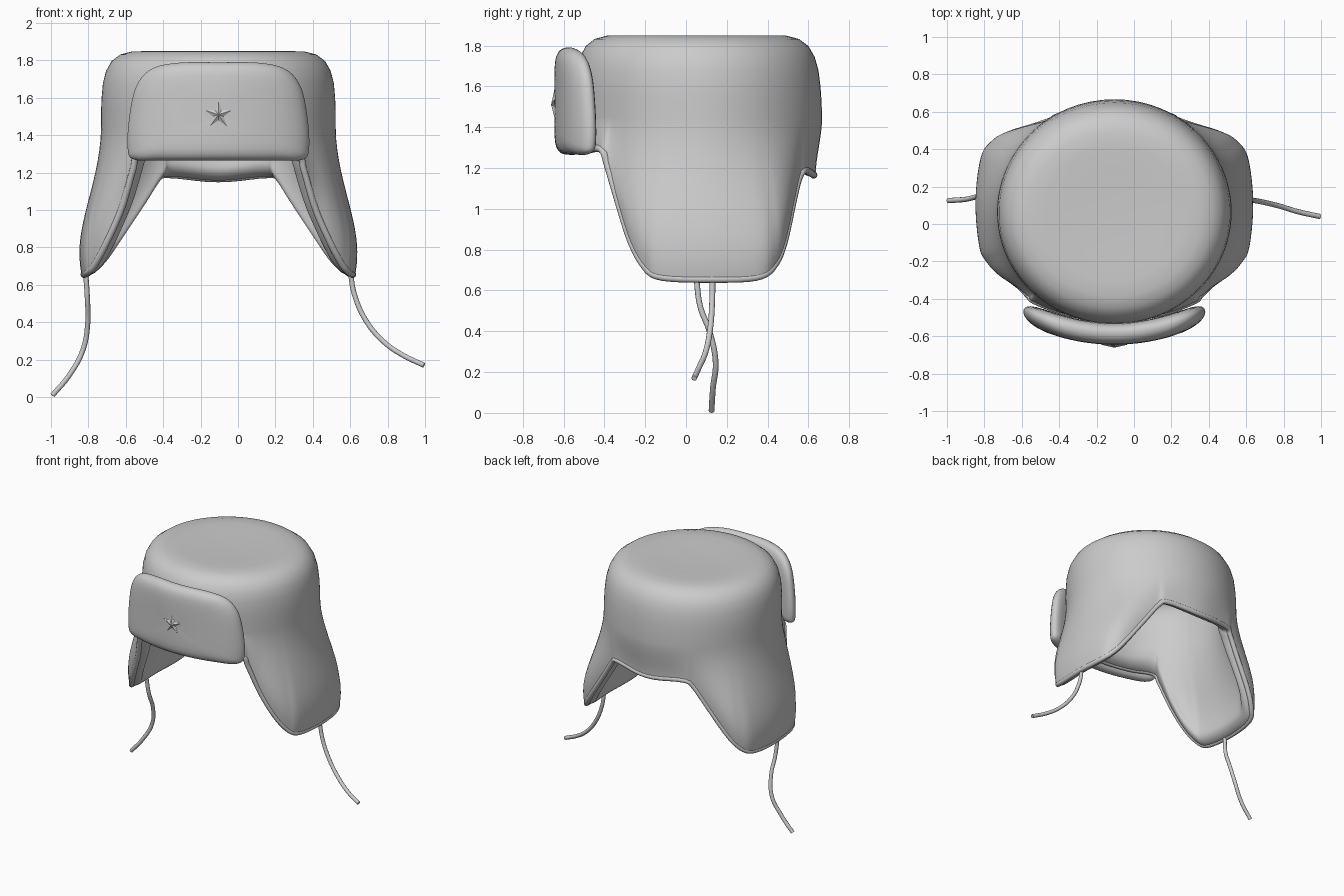
import bpy, bmesh
from math import sin, cos, pi, atan2
from mathutils import Vector

if "Cube" in bpy.data.objects:
    bpy.data.objects.remove(bpy.data.objects["Cube"])

CX, CY, RX, RY = -0.105, 0.067, 0.627, 0.6   # crown ellipse


def mirrored(half):
    """Close a half outline (first and last points on the centre line)."""
    return half + [(-p[0],) + tuple(p[1:]) for p in reversed(half[1:-1])]


def smooth_loop(pts, n):
    """Closed Catmull-Rom curve through pts."""
    pts, out = [Vector(p) for p in pts], []
    for i in range(len(pts)):
        a, b, c, d = (pts[(i + k - 1) % len(pts)] for k in range(4))
        for j in range(n):
            t = j / n
            out.append(0.5 * (2 * b + (c - a) * t + (2 * a - 5 * b + 4 * c - d) * t ** 2
                              + (3 * b - a - 3 * c + d) * t ** 3))
    return out


def loft(name, rings, start=None, end=None, smooth=True):
    """Skin closed rings; start/end are optional cap centre points."""
    bm = bmesh.new()
    rows = [[bm.verts.new(p) for p in r] for r in rings]
    n = len(rows[0])
    for a, b in zip(rows, rows[1:]):
        for i in range(n):
            bm.faces.new((a[i], a[(i + 1) % n], b[(i + 1) % n], b[i]))
    for row, tip in ((rows[0], start), (rows[-1], end)):
        if tip is not None:
            v = bm.verts.new(tip)
            for i in range(n):
                bm.faces.new((row[i], row[(i + 1) % n], v))
    bmesh.ops.recalc_face_normals(bm, faces=bm.faces)
    for f in bm.faces:
        f.smooth = smooth
    me = bpy.data.meshes.new(name)
    bm.to_mesh(me)
    bm.free()
    ob = bpy.data.objects.new(name, me)
    bpy.context.collection.objects.link(ob)
    return ob


def tube(name, pts, radius, closed=False):
    """Round cord along a path."""
    cu = bpy.data.curves.new(name, 'CURVE')
    cu.dimensions = '3D'
    cu.bevel_depth, cu.bevel_resolution, cu.use_fill_caps = radius, 3, True
    cu.resolution_u = 2 if closed else 10
    sp = cu.splines.new('BEZIER')
    sp.bezier_points.add(len(pts) - 1)
    for bp, p in zip(sp.bezier_points, pts):
        bp.co = p
        bp.handle_left_type = bp.handle_right_type = 'AUTO'
    sp.use_cyclic_u = closed
    ob = bpy.data.objects.new(name, cu)
    bpy.context.collection.objects.link(ob)
    bpy.ops.object.select_all(action='DESELECT')
    ob.select_set(True)
    bpy.context.view_layer.objects.active = ob
    bpy.ops.object.convert(target='MESH')
    bpy.ops.object.shade_smooth()


# hem line: front centre, ear flap, back centre (x offset, y, z)
hem_half = [(0, -.52, 1.28), (.25, -.485, 1.28), (.43, -.42, 1.28), (.465, -.39, 1.2),
            (.525, -.33, 1.0), (.605, -.27, .82), (.67, -.20, .70), (.71, -.12, .655),
            (.73, .12, .645), (.705, .35, .655), (.65, .435, .71), (.57, .485, .82),
            (.43, .53, 1.02), (.345, .56, 1.14), (.28, .59, 1.178), (0, .635, 1.155)]
hem = smooth_loop(mirrored(hem_half), 5)
ZC = 1.45
angles = [atan2((p.y - CY) / RY, p.x / RX) for p in hem]


def crown_ring(s, z, inset=0):
    """Crown cross-section, leaning slightly forward towards the top."""
    yc = CY - .015 * max(0, (z - ZC) / .4)
    return [Vector((CX + (s * RX - inset) * cos(a), yc + (s * RY - inset) * sin(a), z))
            for a in angles]


def skirt_ring(u, thick):
    """Ring between the crown (u=0) and the hem (u=1), moved inward by thick."""
    w, ring = u * u * (3 - 2 * u), []
    for h, c, a in zip(hem, crown_ring(1, ZC), angles):
        q = c.lerp(h + Vector((CX, 0, 0)), w)
        q.z = c.z + (h.z - c.z) * u
        flap = min(1, max(0, (1.15 - h.z) / .4))
        roll = min(1, (c.z - h.z) * (1 - u) / .08)
        out = .025 * flap * sin(pi * u * u) - thick * (1 - (1 - roll) ** 2) ** .5
        ring.append(q + Vector((cos(a), sin(a), 0)) * out)
    return ring


# crown and ear flaps, with thick padded lining rolled up inside
steps = [1 - (k / 20) ** 1.7 for k in range(21)]
profile = [(1, 1.53), (.996, 1.6), (.984, 1.68), (.957, 1.745), (.91, 1.797), (.835, 1.832),
           (.735, 1.848), (.6, 1.85), (.4, 1.845), (.2, 1.842)]
T = .1
lining = [crown_ring(s, z - T * (1 - s) ** .5, T * s) for s, z in reversed(profile)]
lining += [skirt_ring(u, T) for u in reversed(steps)]
outer = [skirt_ring(u, 0) for u in steps[1:]] + [crown_ring(s, z) for s, z in profile]
loft("hat_shell", lining + outer, start=(CX, CY - .015, 1.841 - T), end=(CX, CY - .015, 1.841))

# rolled trim along the hem
tube("hem_trim", [(CX + p.x * .985, CY + (p.y - CY) * .985, p.z + .01) for p in hem[::2]],
     .018, closed=True)

# turned-up front flap: pillow shape bent around the crown
flap_half = [(0, 1.265), (.3, 1.265), (.45, 1.27), (.485, 1.33), (.476, 1.5),
             (.44, 1.66), (.36, 1.753), (.22, 1.787), (0, 1.79)]
outline = smooth_loop(mirrored(flap_half), 6)
ZF = 1.51


def flap_point(p, s, thick):
    x, z = p.x * s, ZF + (p.y - ZF) * s
    bend = (x / .485) ** 2
    if thick > 0:
        thick += .02 * bend
    return Vector((CX + x, -.58 + .11 * bend + thick * (1 - s ** 8) ** .5, z))


scales = [.2, .4, .6, .75, .85, .92, .96, .985, .996]
front = [[flap_point(p, s, -.065) for p in outline] for s in scales]
edge = [[flap_point(p, 1, 0) for p in outline]]
back = [[flap_point(p, s, .05) for p in outline] for s in reversed(scales)]
loft("front_flap", front + edge + back,
     start=(CX, -.645, ZF), end=(CX, -.53, ZF))

# faceted star badge in low relief
star = []
for y in (-.645, -.62):
    star.append([(CX + r * sin(i * pi / 5), y, 1.51 + r * cos(i * pi / 5))
                 for i in range(10) for r in [(.075, .03)[i % 2]]])
loft("star_badge", star, start=(CX, -.661, 1.51), end=(CX, -.62, 1.51), smooth=False)

# tie cords hanging from the ear flaps
tube("left_tie_cord", [(-.815, .05, .67), (-.805, .07, .52), (-.803, .115, .40), (-.83, .145, .25),
                       (-.90, .132, .12), (-.992, .125, .009)], .014)
tube("right_tie_cord", [(.60, .13, .67), (.625, .128, .54), (.69, .117, .40), (.78, .095, .295),
                        (.88, .065, .225), (.994, .04, .17)], .014)
